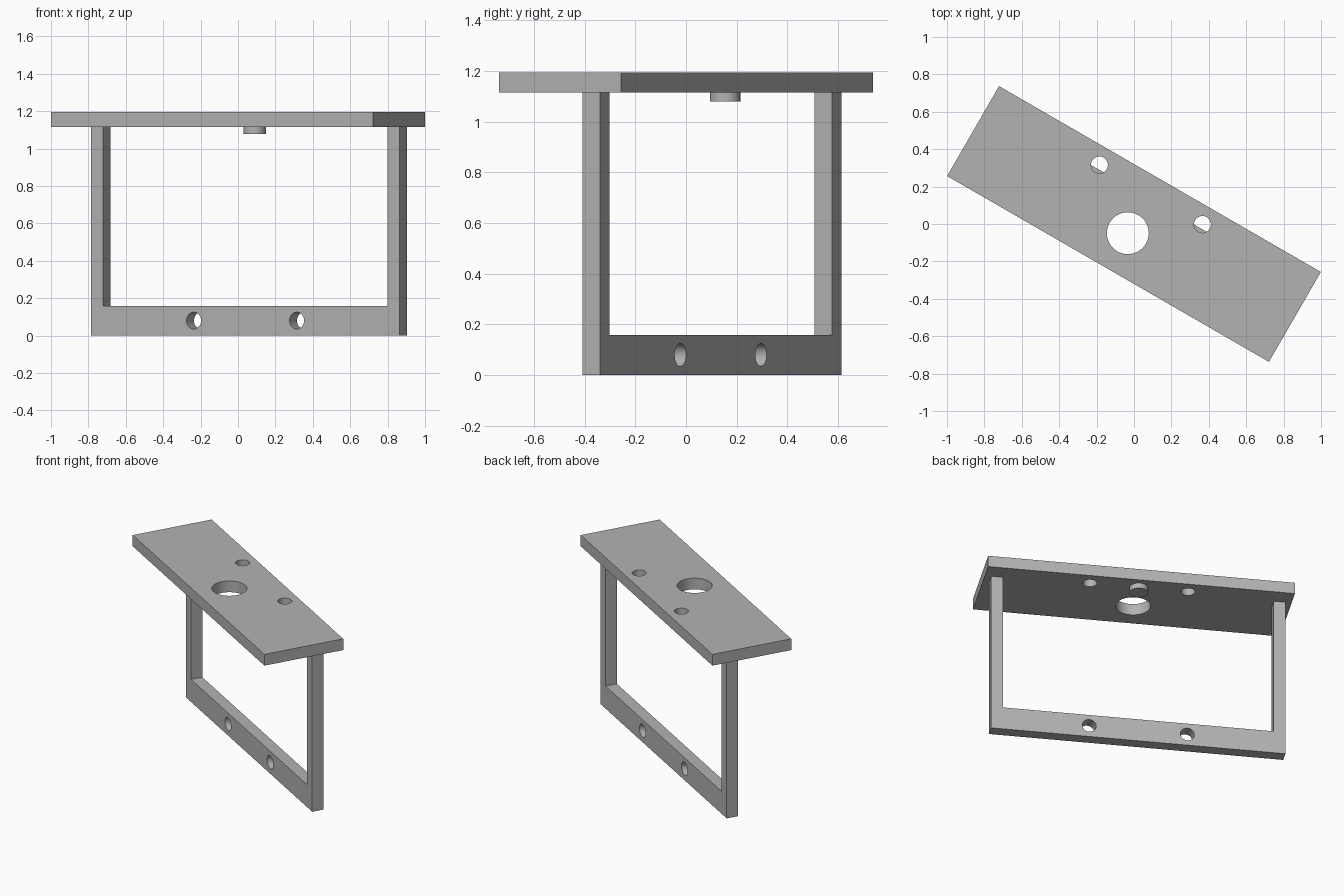
import bpy
import bmesh
from math import radians
from mathutils import Matrix

cube = bpy.data.objects.get("Cube")
if cube:
    bpy.data.objects.remove(cube, do_unlink=True)

# The whole bracket is turned about the vertical axis
TURN = Matrix.Rotation(radians(-30), 4, 'Z')

LENGTH, WIDTH = 1.987, 0.555        # top plate
PLATE_Z, TOP_Z = 1.116, 1.195
HALF, POST, BAR = 0.953, 0.076, 0.158   # frame half length, post width, bar height
FRONT, BACK = 0.078, 0.158          # frame thickness range
HOLE_X, HOLE_R = 0.318, 0.045

grey = bpy.data.materials.new("plain grey")
grey.use_nodes = True
colour = (0.45, 0.45, 0.45, 1)
grey.diffuse_color = colour
grey.node_tree.nodes["Principled BSDF"].inputs["Base Color"].default_value = colour


def finish(name, bm):
    """Turn a bmesh into a placed, coloured object."""
    bmesh.ops.recalc_face_normals(bm, faces=bm.faces)
    bm.transform(TURN)
    mesh = bpy.data.meshes.new(name)
    bm.to_mesh(mesh)
    bm.free()
    mesh.materials.append(grey)
    obj = bpy.data.objects.new(name, mesh)
    bpy.context.collection.objects.link(obj)
    return obj


def prism(name, outline, offset):
    """Extrude a flat outline by an offset."""
    bm = bmesh.new()
    face = bm.faces.new([bm.verts.new(p) for p in outline])
    new = bmesh.ops.extrude_face_region(bm, geom=[face])["geom"]
    bmesh.ops.translate(bm, vec=offset, verts=[v for v in new if isinstance(v, bmesh.types.BMVert)])
    return finish(name, bm)


def cylinder(name, centre, radius, depth, along_y=False):
    bm = bmesh.new()
    tilt = Matrix.Rotation(radians(90 if along_y else 0), 4, 'X')
    bmesh.ops.create_cone(bm, cap_ends=True, segments=48, radius1=radius, radius2=radius,
                          depth=depth, matrix=Matrix.Translation(centre) @ tilt)
    return finish(name, bm)


def drill(target, cutter):
    cutter.hide_render = True
    cutter.hide_set(True)
    cut = target.modifiers.new(cutter.name, 'BOOLEAN')
    cut.operation = 'DIFFERENCE'
    cut.solver = 'EXACT'
    cut.object = cutter


def smooth(obj):
    bpy.ops.object.select_all(action='DESELECT')
    obj.select_set(True)
    bpy.context.view_layer.objects.active = obj
    for mod in list(obj.modifiers):
        bpy.ops.object.modifier_apply(modifier=mod.name)
    bpy.ops.object.shade_smooth_by_angle(angle=radians(30))


# Top plate
x, y = LENGTH / 2, WIDTH / 2
plate = prism("top_plate", [(-x, -y, PLATE_Z), (x, -y, PLATE_Z), (x, y, PLATE_Z), (-x, y, PLATE_Z)],
              (0, 0, TOP_Z - PLATE_Z))

# U-shaped frame: bottom bar and two posts
inner = HALF - POST
side = [(HALF, 0), (HALF, PLATE_Z), (inner, PLATE_Z), (inner, BAR)]
profile = side + [(-px, pz) for px, pz in reversed(side)]
frame = prism("support_frame", [(px, FRONT, pz) for px, pz in profile], (0, BACK - FRONT, 0))

# Round boss under the plate
boss = cylinder("round_boss", (0, 0.178, (1.079 + PLATE_Z) / 2), 0.06, PLATE_Z - 1.079)

# Holes through plate and bottom bar
cutters = [cylinder("large_hole_cutter", (-0.004, -0.059, PLATE_Z), 0.112, 0.5)]
drill(plate, cutters[0])
for label, sign in (("left", 1), ("right", -1)):
    top = cylinder(label + "_plate_hole_cutter", (sign * HOLE_X, 0.181, PLATE_Z), HOLE_R, 0.5)
    bar = cylinder(label + "_bar_hole_cutter", (sign * HOLE_X, FRONT, 0.08), HOLE_R, 0.5, True)
    drill(plate, top)
    drill(frame, bar)
    cutters += [top, bar]

for part in (plate, frame, boss):
    smooth(part)
for cutter in cutters:
    bpy.data.objects.remove(cutter, do_unlink=True)
